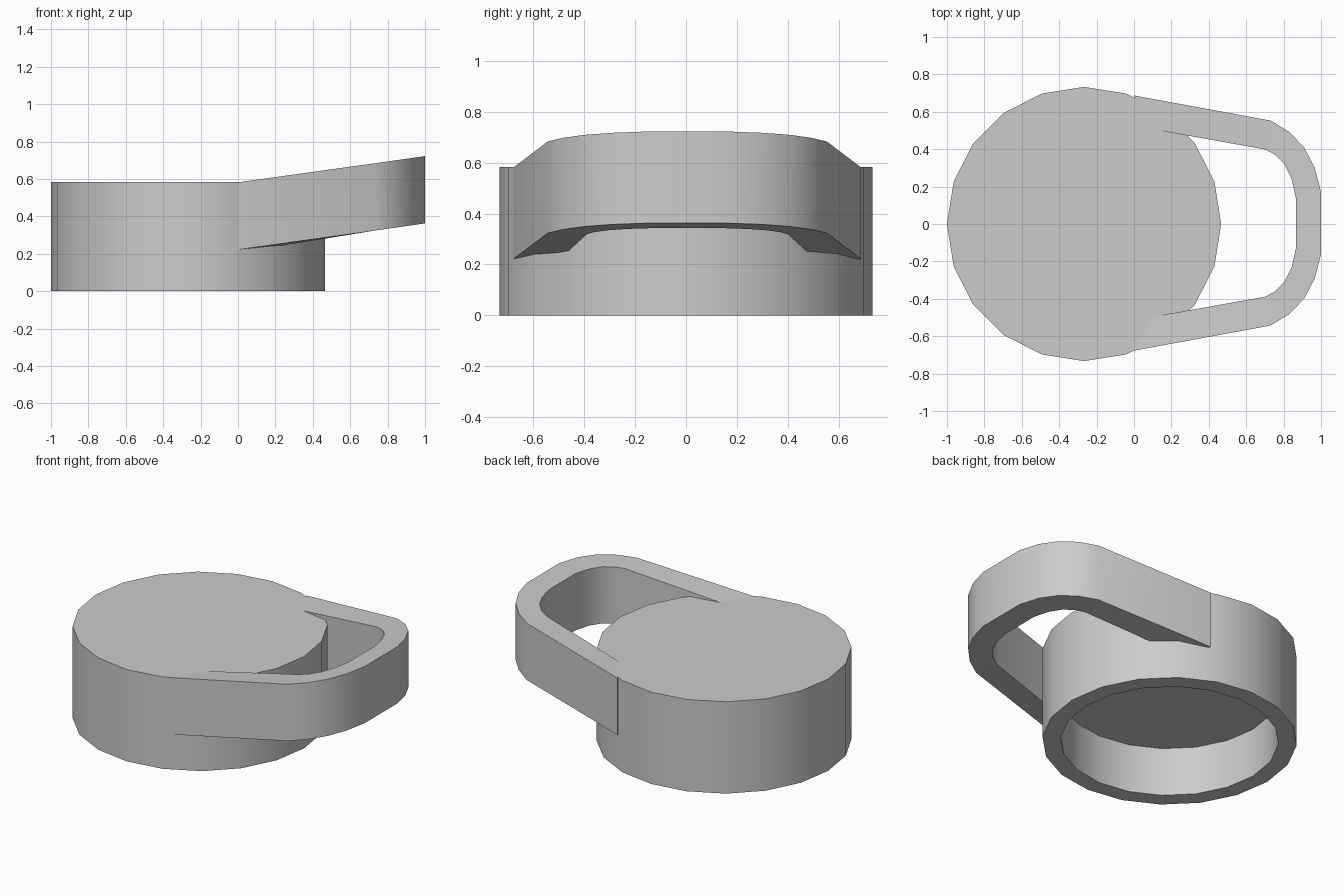
import bpy
import bmesh
from math import cos, sin, tau, radians

old = bpy.data.objects.get("Cube")
if old:
    bpy.data.objects.remove(old, do_unlink=True)

SIDES = 20
CENTRE_X = -0.267
RADIUS, INNER_RADIUS = 0.733, 0.627
HEIGHT, CEILING = 0.583, 0.31
BAND_HEIGHT, SLOPE = 0.36, 0.143

grey = bpy.data.materials.new("light grey")
grey.use_nodes = True
grey.diffuse_color = (0.6, 0.6, 0.6, 1)
grey.node_tree.nodes["Principled BSDF"].inputs["Base Color"].default_value = (0.6, 0.6, 0.6, 1)


def finish(bm, name):
    bmesh.ops.recalc_face_normals(bm, faces=bm.faces[:])
    mesh = bpy.data.meshes.new(name)
    bm.to_mesh(mesh)
    bm.free()
    mesh.materials.append(grey)
    obj = bpy.data.objects.new(name, mesh)
    bpy.context.collection.objects.link(obj)
    bpy.ops.object.select_all(action="DESELECT")
    obj.select_set(True)
    bpy.context.view_layer.objects.active = obj
    bpy.ops.object.shade_smooth_by_angle(angle=radians(30))
    return obj


def bridge(bm, a, b, closed=True):
    for i in range(len(a) if closed else len(a) - 1):
        j = (i + 1) % len(a)
        bm.faces.new((a[i], a[j], b[j], b[i]))


# Cap: a closed top, a thick wall and a recess underneath
bm = bmesh.new()
rings = []
for r, z in ((RADIUS, HEIGHT), (RADIUS, 0), (INNER_RADIUS, 0), (INNER_RADIUS, CEILING)):
    rings.append([bm.verts.new((CENTRE_X + r * cos(tau * i / SIDES), r * sin(tau * i / SIDES), z))
                  for i in range(SIDES)])
for a, b in zip(rings, rings[1:]):
    bridge(bm, a, b)
bm.faces.new(rings[0])
bm.faces.new(rings[-1])
finish(bm, "cap")

# Loop handle: a band that rises away from the cap, mirrored across its length
outer = [(0.0, 0.682), (0.73, 0.548), (0.83, 0.487), (0.91, 0.404), (0.967, 0.295), (1.0, 0.165)]
inner = [(0.10, 0.501), (0.70, 0.394), (0.755, 0.365), (0.805, 0.313), (0.843, 0.236), (0.866, 0.132)]


def mirrored(half):
    return half + [(x, -y) for x, y in reversed(half)]


def rail(bm, path, base):
    last = len(path) - 1
    verts = []
    for i, (x, y) in enumerate(path):
        rise = 0 if i in (0, last) else SLOPE * (x - 0.02)
        verts.append(bm.verts.new((x, y + 0.005, base + rise)))
    return verts


bm = bmesh.new()
top = HEIGHT - 0.001
rails = [rail(bm, mirrored(path), base) for path, base in
         ((outer, top), (outer, top - BAND_HEIGHT), (inner, top - BAND_HEIGHT), (inner, top))]
for k in range(4):
    bridge(bm, rails[k], rails[(k + 1) % 4], closed=False)
for end in (0, -1):
    bm.faces.new([r[end] for r in rails])
finish(bm, "loop_handle")
